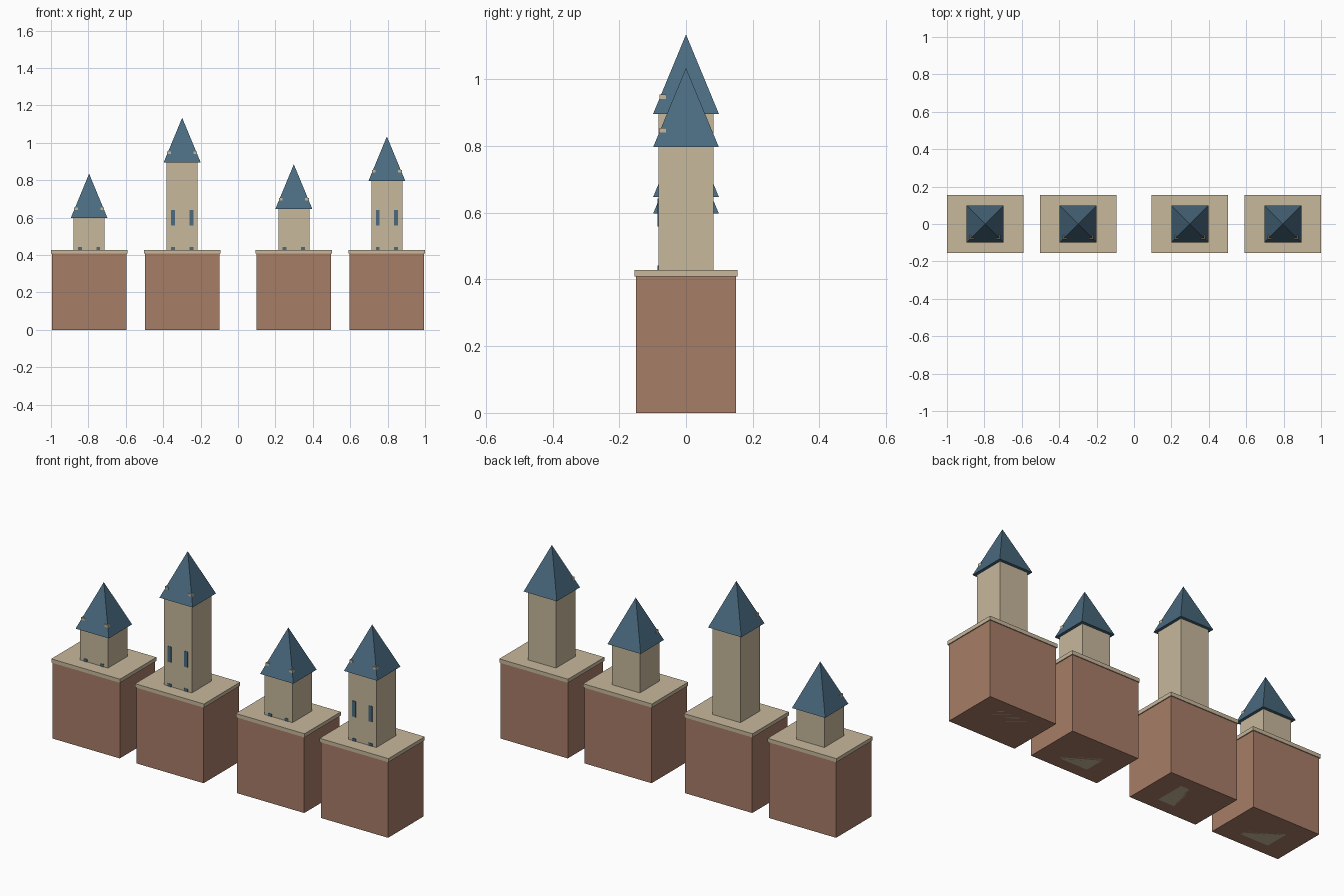
import bpy
from math import pi, sqrt

if "Cube" in bpy.data.objects:
    bpy.data.objects.remove(bpy.data.objects["Cube"])


def material(name, rgb):
    m = bpy.data.materials.new(name)
    m.diffuse_color = (*rgb, 1)
    m.use_nodes = True
    m.node_tree.nodes["Principled BSDF"].inputs["Base Color"].default_value = m.diffuse_color
    return m


brick = material("brick", (0.39, 0.205, 0.136))
stone = material("stone", (0.578, 0.479, 0.333))
slate = material("slate", (0.069, 0.147, 0.216))


def box(name, x, y, z0, z1, width, depth, mat):
    bpy.ops.mesh.primitive_cube_add(size=1, location=(x, y, (z0 + z1) / 2))
    o = bpy.context.object
    o.name = name
    o.scale = (width, depth, z1 - z0)
    bpy.ops.object.transform_apply(location=False, rotation=False, scale=True)
    o.data.materials.append(mat)


def pyramid(name, x, z0, half, height, mat):
    bpy.ops.mesh.primitive_cone_add(vertices=4, radius1=half * sqrt(2), radius2=0,
                                    depth=height, location=(x, 0, z0 + height / 2),
                                    rotation=(0, 0, pi / 4))
    o = bpy.context.object
    o.name = name
    o.data.materials.append(mat)


# x position, eave height and window centre heights of each tower
towers = [(-0.796, 0.597, [0.40]),
          (-0.2985, 0.896, [0.40, 0.60]),
          (0.2985, 0.647, [0.40]),
          (0.796, 0.796, [0.40, 0.60])]

for x, eave, windows in towers:
    # brick building with a flat stone slab
    box("building", x, 0, 0, 0.408, 0.398, 0.2985, brick)
    box("roof_slab", x, 0, 0.408, 0.428, 0.408, 0.308, stone)
    # tower shaft runs through the building to the ground
    box("tower", x, 0, 0, eave, 0.166, 0.166, stone)
    pyramid("spire", x, eave, 0.0985, 0.238, slate)
    for side in (-1, 1):
        # small blocks poking through the front corners of the spire
        box("spire_block", x + side * 0.07, -0.07, eave + 0.04, eave + 0.058,
            0.02, 0.02, stone)
        # slit windows on the front, the lowest partly sunk in the slab
        for zc in windows:
            box("window", x + side * 0.049, -0.08, zc - 0.042, zc + 0.042,
                0.021, 0.011, slate)
